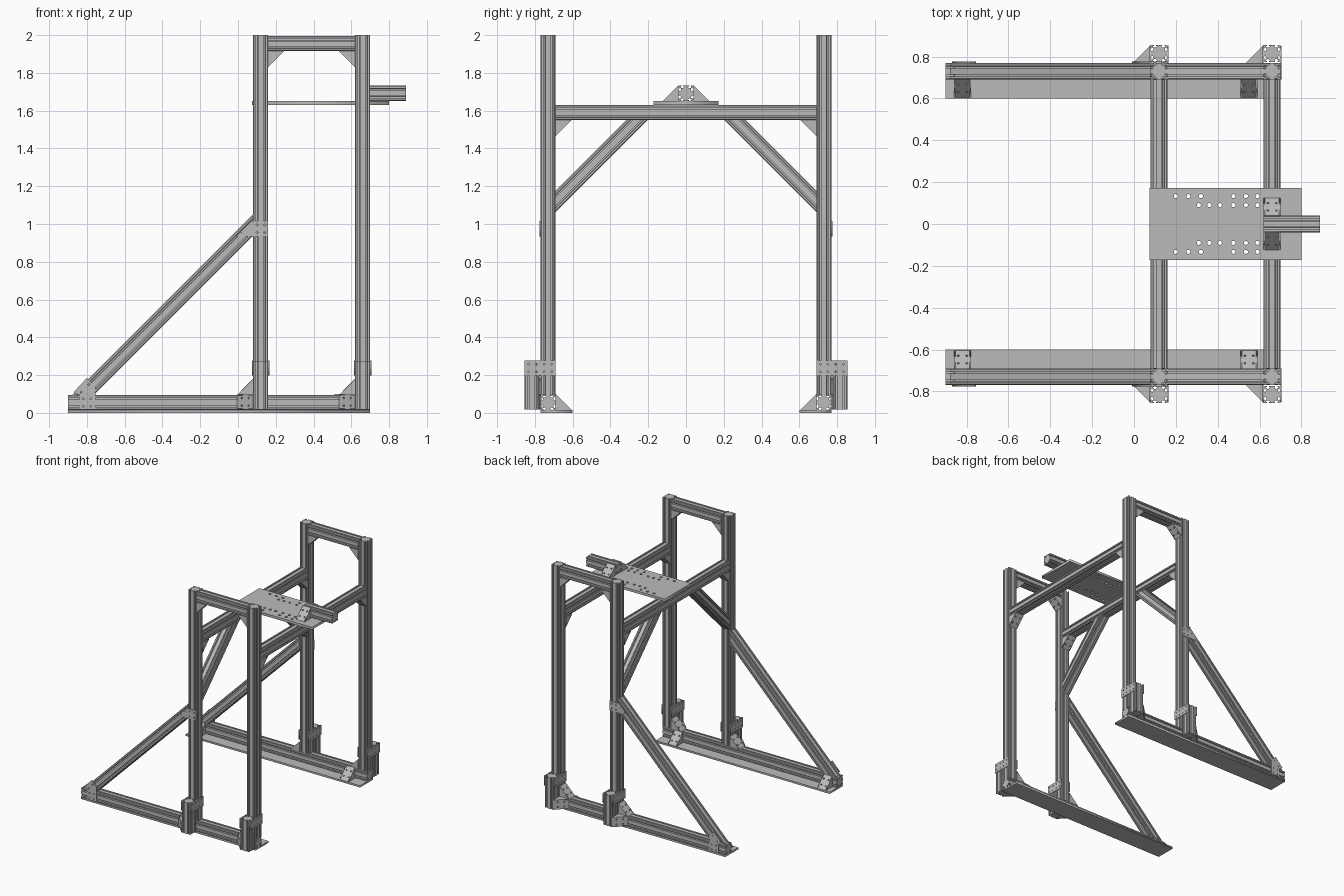
import bpy, bmesh, math
from mathutils import Vector, Matrix

if "Cube" in bpy.data.objects:
    bpy.data.objects.remove(bpy.data.objects["Cube"])

metal = bpy.data.materials.new("aluminium_grey")
metal.use_nodes = True
GREY = (0.5, 0.5, 0.5, 1)
metal.diffuse_color = GREY
metal.node_tree.nodes["Principled BSDF"].inputs["Base Color"].default_value = GREY

H = 0.04       # half width of the rail profile
G = 0.085      # leg length of a gusset
POSTS = (0.12, 0.66)
SIDE = 0.73    # distance of the side frames from the middle
X, Y, Z = Vector((1, 0, 0)), Vector((0, 1, 0)), Vector((0, 0, 1))


def add(name, mesh, matrix=None):
    ob = bpy.data.objects.new(name, mesh)
    bpy.context.scene.collection.objects.link(ob)
    if matrix:
        ob.matrix_world = matrix
    return ob


def finish(bm, name):
    mesh = bpy.data.meshes.new(name)
    bmesh.ops.recalc_face_normals(bm, faces=bm.faces)
    bm.to_mesh(mesh)
    bm.free()
    mesh.materials.append(metal)
    return mesh


def frame(origin, u, v, w):
    m = Matrix((u, v, w)).transposed().to_4x4()
    m.translation = origin
    return m


def rail_profile():
    """Square section with two T-slots in each side."""
    half_slot = [(-.005, 0), (-.005, .0045), (-.009, .0045), (-.009, .0075), (-.004, .0125)]
    slot = half_slot + [(-x, d) for x, d in reversed(half_slot)]
    side = [(-H + .005, -H)]
    for c in (-H / 2, H / 2):
        side += [(c + x, -H + d) for x, d in slot]
    side.append((H - .005, -H))
    return [Matrix.Rotation(math.pi / 2 * k, 3, 'Z') @ Vector((x, y, 0))
            for k in range(4) for x, y in side]


PROFILE = rail_profile()


def rail(name, a, b, cut_a=None, cut_b=None):
    """Slotted rail from a to b; each end may be mitred to a plane normal."""
    a, b = Vector(a), Vector(b)
    d = (b - a).normalized()
    turn = d.to_track_quat('Z', 'Y')
    bm = bmesh.new()
    rings = []
    for p, n in ((a, cut_a or d), (b, cut_b or d)):
        ring = []
        for q in PROFILE:
            o = turn @ q
            ring.append(bm.verts.new(p + o - d * (o.dot(n) / d.dot(n))))
        rings.append(ring)
        bm.faces.new(ring)
    for i in range(len(PROFILE)):
        j = (i + 1) % len(PROFILE)
        bm.faces.new((rings[0][i], rings[0][j], rings[1][j], rings[1][i]))
    return add(name, finish(bm, name))


def drilled(bm, outline, holes, radius, thick, matrix):
    """Add a flat plate with round holes, centred on its plane."""
    cu = bpy.data.curves.new("outline", 'CURVE')
    cu.dimensions, cu.fill_mode, cu.extrude = '2D', 'BOTH', thick / 2
    loops = [outline]
    for hx, hy in holes:
        loops.append([(hx + radius * math.cos(t * math.pi / 6),
                       hy + radius * math.sin(t * math.pi / 6)) for t in range(12)])
    for loop in loops:
        sp = cu.splines.new('POLY')
        sp.points.add(len(loop) - 1)
        for pt, (x, y) in zip(sp.points, loop):
            pt.co = (x, y, 0, 1)
        sp.use_cyclic_u = True
    ob = add("outline", cu)
    mesh = bpy.data.meshes.new_from_object(
        ob.evaluated_get(bpy.context.evaluated_depsgraph_get()))
    mesh.transform(matrix)
    bm.from_mesh(mesh)
    bmesh.ops.remove_doubles(bm, verts=bm.verts, dist=1e-5)
    bpy.data.objects.remove(ob)
    bpy.data.curves.remove(cu)
    bpy.data.meshes.remove(mesh)


def plate(name, outline, holes, radius, thick, matrix):
    bm = bmesh.new()
    drilled(bm, outline, holes, radius, thick, matrix)
    return add(name, finish(bm, name))


def rect(x0, x1, y0, y1):
    return [(x0, y0), (x1, y0), (x1, y1), (x0, y1)]


def grid(xs, ys):
    return [(x, y) for x in xs for y in ys]


def gusset_mesh():
    """Corner bracket: two triangular cheeks and a drilled sloping cover."""
    bm = bmesh.new()
    for y in (-H + .003, H - .003):
        drilled(bm, [(0, 0), (G, 0), (0, G)], [], 0, .006, frame(Y * y, X, Z, -Y))
    n = (X + Z).normalized()
    half = G / math.sqrt(2)
    drilled(bm, rect(-half, half, -H, H), grid((-.025, .025), (-.02, .02)), .005, .006,
            frame((X + Z) * G / 2 - n * .003, (X - Z).normalized(), Y, n))
    return finish(bm, "gusset")


GUSSET = gusset_mesh()


def gusset(name, origin, u, v):
    add(name, GUSSET, frame(Vector(origin), u, v.cross(u), v))


# Side frames, one on each side
for s, tag in ((-1, "front"), (1, "back")):
    y = s * SIDE
    inner, outer = s * (SIDE - H), s * (SIDE + H)
    plate(tag + "_foot_plate", rect(-.9, .7, min(s * .6, outer), max(s * .6, outer)),
          [], 0, .015, Matrix.Translation((0, 0, .0075)))
    rail(tag + "_foot_rail", (-.9, y, .055), (.7, y, .055))
    rail(tag + "_top_rail", (.16, y, 1.955), (.62, y, 1.955))
    gusset(tag + "_top_gusset_a", (.16, y, 1.915), X, -Z)
    gusset(tag + "_top_gusset_b", (.62, y, 1.915), -X, -Z)
    for x in (-.82, .55):
        gusset(tag + "_foot_gusset", (x, inner, .015), -s * Y, Z)

    # Posts with their outer stubs and joining plates
    for x in POSTS:
        rail(tag + "_post", (x, y, .095), (x, y, 2))
        rail(tag + "_stub", (x, s * .815, .018), (x, s * .815, .275))
        gusset(tag + "_post_gusset", (x - H, y, .095), -X, Z)
        gusset(tag + "_stub_gusset", (x - H, outer, .058), -X, s * Y)
        gusset(tag + "_beam_gusset", (x, inner, 1.55), -s * Y, -Z)
        for e in (-1, 1):
            plate(tag + "_stub_plate", rect(-.082, .082, -.04, .04),
                  grid((-.06, -.02, .02, .06), (-.02, .02)), .005, .006,
                  frame((x + e * (H + .003), s * .772, .238), Y, Z, X))

    # Long sloping brace and its joint plates
    rail(tag + "_long_brace", (-.82, y, .095), (.08, y, .995), Z, X)
    at = frame((0, outer + s * .003, 0), X, Z, -Y)
    plate(tag + "_upper_joint", [(-.01, .935), (.16, .935), (.16, 1.015), (.07, 1.015)],
          grid((.1, .14), (.955, .995)) + [(.02, .95), (.06, .985)], .005, .006, at)
    plate(tag + "_lower_joint",
          [(-.84, .018), (-.755, .018), (-.755, .14), (-.8, .185), (-.87, .11), (-.84, .095)],
          grid((-.82, -.78), (.035, .075)) + [(-.83, .11), (-.79, .15)], .005, .006, at)

    # Brace under the cross beam
    rail(tag + "_beam_brace", (POSTS[0], inner, 1.12), (POSTS[0], s * .26, 1.55), Y, Z)

# Cross beams
for x in POSTS:
    rail("cross_beam", (x, -SIDE + H, 1.59), (x, SIDE - H, 1.59))

# Drilled deck plate
deck_holes = grid((.2, .26, .32), (-.133, .133)) + grid((.31, .36, .41), (-.09, .09)) \
    + grid((.475, .535, .59), (-.133, -.09, .09, .133))
plate("deck_plate", rect(.075, .8, -.172, .172), deck_holes, .01, .02,
      Matrix.Translation((0, 0, 1.64)))

# Projecting arm on the deck
rail("arm", (.62, 0, 1.692), (.89, 0, 1.692))
for s in (-1, 1):
    gusset("arm_gusset", (POSTS[1], s * H, 1.65), s * Y, Z)
